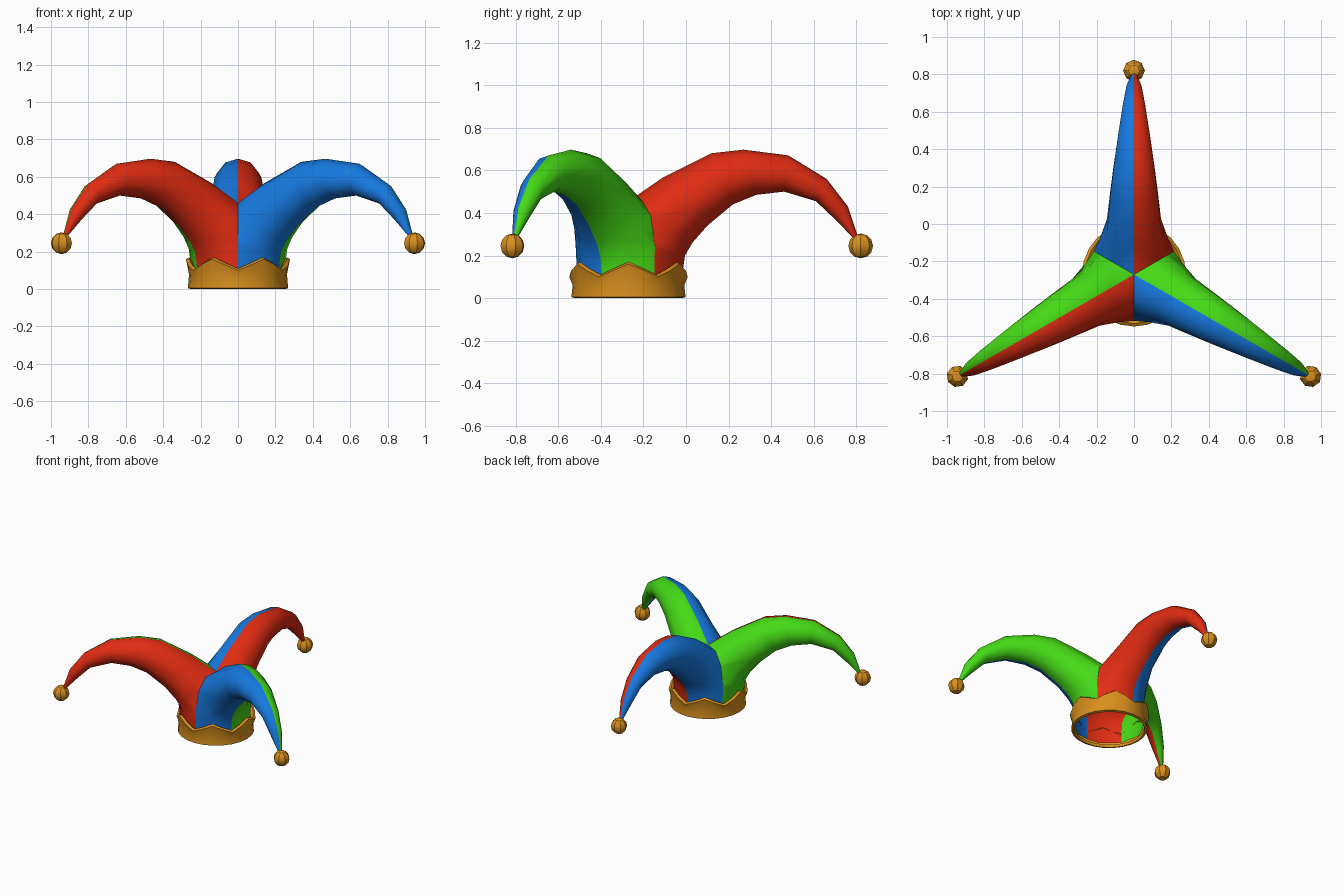
import bpy, bmesh
from math import sin, cos, pi, radians
from mathutils import Vector, Matrix

if "Cube" in bpy.data.objects:
    bpy.data.objects.remove(bpy.data.objects["Cube"])

CY = -0.27          # centre of the head opening
SIDES = 10


def material(name, rgb):
    m = bpy.data.materials.new(name)
    m.diffuse_color = (*rgb, 1)
    m.use_nodes = True
    m.node_tree.nodes["Principled BSDF"].inputs["Base Color"].default_value = m.diffuse_color
    return m


RED = material("red cloth", (0.75, 0.025, 0.006))
BLUE = material("blue cloth", (0.008, 0.19, 0.74))
GREEN = material("green cloth", (0.06, 0.70, 0.008))
GOLD = material("gold", (0.70, 0.28, 0.012))


def finish(bm, name, mats, angle=40):
    me = bpy.data.meshes.new(name)
    bm.to_mesh(me)
    bm.free()
    ob = bpy.data.objects.new(name, me)
    bpy.context.collection.objects.link(ob)
    for m in mats:
        me.materials.append(m)
    bpy.ops.object.select_all(action='DESELECT')
    ob.select_set(True)
    bpy.context.view_layer.objects.active = ob
    bpy.ops.object.shade_smooth_by_angle(angle=radians(angle))
    return ob


def loft(bm, rings, close=False):
    n = len(rings[0])
    for a, b in zip(rings, rings[1:]):
        for i in range(n):
            j = (i + 1) % n
            bm.faces.new((a[i], a[j], b[j], b[i]))


# horn sections: inner/top point (r, z), outer/bottom point (r, z), half width
SECTIONS = [
    (-.25, .03, .25, .03, .25), (-.24, .15, .255, .13, .25),
    (-.14, .33, .265, .20, .225), (.00, .455, .30, .26, .19),
    (.16, .565, .37, .34, .152), (.39, .68, .49, .44, .132),
    (.54, .697, .60, .485, .115), (.75, .67, .73, .50, .09),
    (.93, .56, .88, .455, .062), (1.03, .43, .975, .365, .042),
    (1.08, .28, 1.062, .275, .012),
]


def horn(name, angle, left, right):
    bm = bmesh.new()
    rings = []
    for tr, tz, br, bz, w in SECTIONS:
        top, bot = Vector((tr, 0, tz)), Vector((br, 0, bz))
        mid, half = (top + bot) / 2, (top - bot) / 2
        rings.append([bm.verts.new(mid + half * cos(2 * pi * i / SIDES)
                                   + Vector((0, w * sin(2 * pi * i / SIDES), 0)))
                      for i in range(SIDES)])
    loft(bm, rings)
    bm.faces.new(rings[-1])
    bmesh.ops.recalc_face_normals(bm, faces=bm.faces)
    # trim to a third of the hat so the three horns meet at seams
    for s in (1, -1):
        bmesh.ops.bisect_plane(bm, geom=bm.verts[:] + bm.edges[:] + bm.faces[:],
                               plane_co=(0, 0, 0),
                               plane_no=(-sin(pi / 3), s * cos(pi / 3), 0),
                               clear_outer=True)
    for f in bm.faces:
        f.material_index = 0 if f.calc_center_median().y > 0 else 1
    bm.transform(Matrix.Translation((0, CY, 0)) @ Matrix.Rotation(radians(angle), 4, 'Z'))
    finish(bm, name, (left, right))


# gold bell at each horn tip
def bell(name, angle):
    bm = bmesh.new()
    bmesh.ops.create_uvsphere(bm, u_segments=8, v_segments=6, radius=.058)
    a = radians(angle)
    bm.transform(Matrix.Translation((1.09 * cos(a), CY + 1.09 * sin(a), .245))
                 @ Matrix.Rotation(a, 4, 'Z'))
    finish(bm, name, (GOLD,), 30)


for part, angle, left, right in (("back", 90, BLUE, RED),
                                 ("left", 210, RED, GREEN),
                                 ("right", 330, GREEN, BLUE)):
    horn(part + "_horn", angle, left, right)
    bell(part + "_bell", angle)

# head band with a scalloped upper edge (radius, base height, wave share)
bm = bmesh.new()
N = 24
rings = []
for r, z, wave in ((.245, .02, 0), (.25, 0, 0), (.268, .005, 0), (.262, .07, .3),
                   (.278, .13, 1), (.262, .14, 1), (.24, .12, 1)):
    rings.append([bm.verts.new((r * cos(2 * pi * i / N), CY + r * sin(2 * pi * i / N),
                                z + wave * .03 * cos(6 * 2 * pi * i / N)))
                  for i in range(N)])
loft(bm, rings)
bmesh.ops.recalc_face_normals(bm, faces=bm.faces)
finish(bm, "head_band", (GOLD,), 50)
